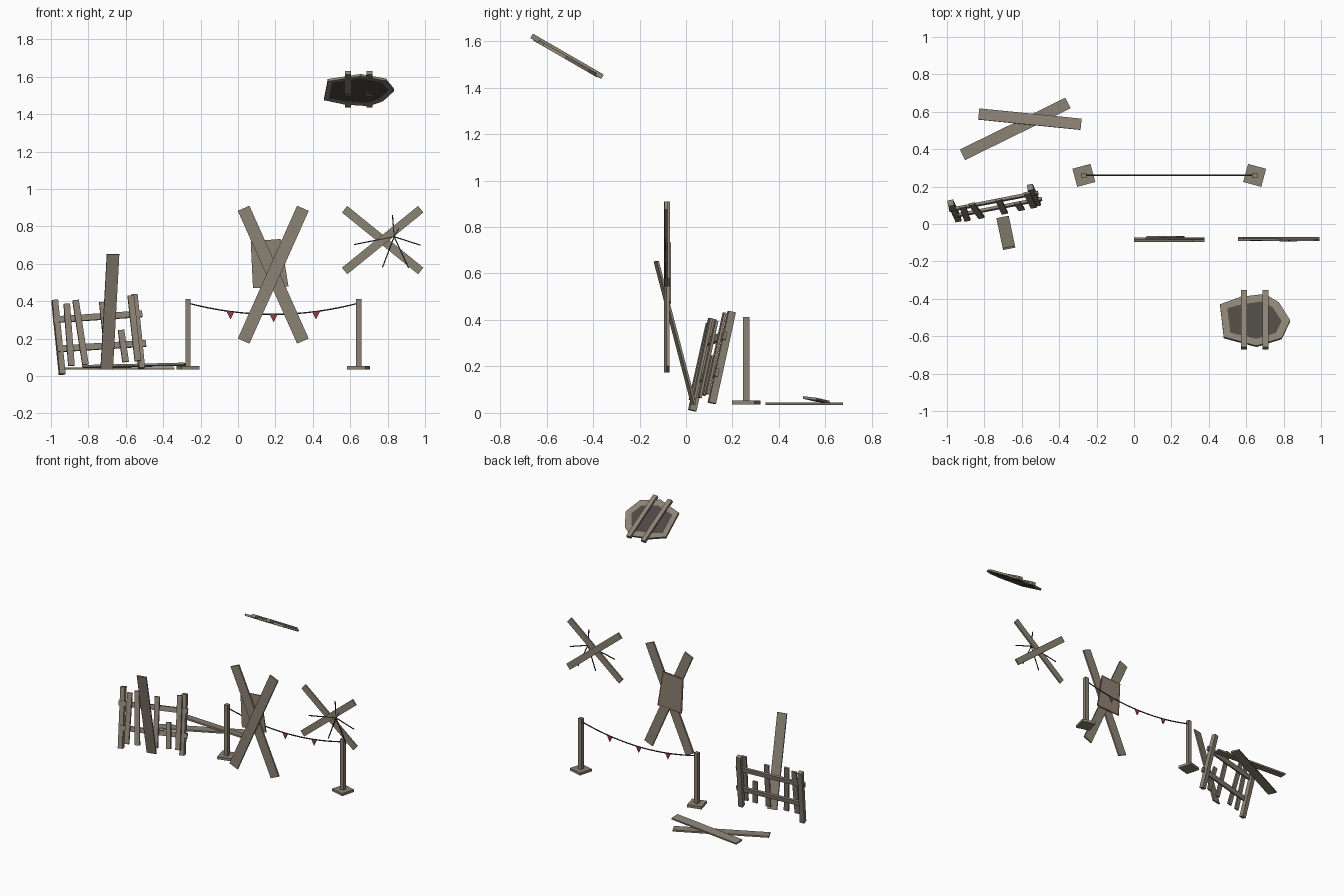
import bpy, bmesh, math
from mathutils import Vector, Matrix

cube = bpy.data.objects.get("Cube")
if cube:
    bpy.data.objects.remove(cube, do_unlink=True)


def material(name, rgb):
    m = bpy.data.materials.new(name)
    m.use_nodes = True
    m.diffuse_color = (*rgb, 1)
    m.node_tree.nodes["Principled BSDF"].inputs["Base Color"].default_value = (*rgb, 1)
    return m


WOOD = material("weathered wood", (0.26, 0.225, 0.175))
DARK = material("dark panel", (0.075, 0.066, 0.055))
ROPE = material("dark rope", (0.06, 0.05, 0.042))
WIRE = material("black wire", (0.03, 0.027, 0.025))
RED = material("faded red", (0.27, 0.05, 0.055))
FRONT = Vector((0, -1, 0))
UP = Vector((0, 0, 1))


def finish(name, bm, *mats):
    bmesh.ops.recalc_face_normals(bm, faces=bm.faces)
    me = bpy.data.meshes.new(name)
    bm.to_mesh(me)
    bm.free()
    for m in mats:
        me.materials.append(m)
    ob = bpy.data.objects.new(name, me)
    bpy.context.collection.objects.link(ob)
    return ob


def plank(name, p, q, width, thick, facing, mat=WOOD):
    """Box from p to q whose broad side looks towards facing."""
    p, q = Vector(p), Vector(q)
    axis = (q - p).normalized()
    side = axis.cross(facing).normalized()
    face = side.cross(axis)
    rot = Matrix((side, face, axis)).transposed().to_4x4()
    bm = bmesh.new()
    bmesh.ops.create_cube(bm, size=1)
    bmesh.ops.scale(bm, vec=(width, thick, (q - p).length), verts=bm.verts)
    bm.transform(Matrix.Translation((p + q) / 2) @ rot)
    return finish(name, bm, mat)


def slab(points, depth):
    """Extruded polygon; returns the bmesh and its two cap faces."""
    bm = bmesh.new()
    first = bm.faces.new([bm.verts.new(p) for p in points])
    res = bmesh.ops.extrude_face_region(bm, geom=[first], use_keep_orig=True)
    last = [f for f in res["geom"] if isinstance(f, bmesh.types.BMFace)][0]
    bmesh.ops.translate(bm, vec=depth, verts=last.verts)
    bmesh.ops.recalc_face_normals(bm, faces=bm.faces)
    return bm, first, last


# Crossed barricade with a sign on its back
plank("barricade_back_plank", (0.03, -0.077, 0.897), (0.347, -0.077, 0.187), 0.068, 0.012, FRONT)
plank("barricade_front_plank", (0.347, -0.089, 0.897), (0.03, -0.089, 0.187), 0.068, 0.012, FRONT)
corners = [(0.068, 0.72), (0.228, 0.733), (0.27, 0.48), (0.08, 0.47)]
bm, near, far = slab([(x, -0.071, z) for x, z in corners], (0, 0.007, 0))
bmesh.ops.inset_region(bm, faces=[far], thickness=0.007)
ring = bmesh.ops.inset_region(bm, faces=[far], thickness=0.007)["faces"]
for f in ring:
    f.material_index = 1
finish("warning_sign", bm, WOOD, RED)

# Small cross with tangled wire
plank("small_cross_back_plank", (0.57, -0.075, 0.892), (0.977, -0.075, 0.562), 0.045, 0.011, FRONT)
plank("small_cross_front_plank", (0.57, -0.086, 0.562), (0.977, -0.086, 0.892), 0.045, 0.011, FRONT)
knot = (0.835, -0.091, 0.745)
tips = [(0.826, 0.86), (0.62, 0.703), (0.772, 0.58), (0.912, 0.578), (0.885, 0.835), (0.975, 0.70)]
for i, (x, z) in enumerate(tips):
    plank(f"wire_spike_{i + 1}", knot, (x, -0.088, z), 0.006, 0.004, FRONT, WIRE)

# Rope barrier: posts on turned feet
LEFT_X, RIGHT_X, LINE_Y = -0.268, 0.645, 0.26
for label, x, turn in (("right", LEFT_X, 15), ("left", RIGHT_X, -15)):
    plank(f"{label}_rope_post", (x, LINE_Y, 0.05), (x, LINE_Y, 0.412), 0.028, 0.028, FRONT)
    plank(f"{label}_post_foot", (x, LINE_Y, 0.036), (x, LINE_Y, 0.054), 0.1, 0.1,
          Matrix.Rotation(math.radians(turn), 3, "Z") @ FRONT)


def rope_z(x):
    t = (x - LEFT_X) / (RIGHT_X - LEFT_X)
    return 0.39 - 0.24 * t * (1 - t)


curve = bpy.data.curves.new("rope", "CURVE")
curve.dimensions = "3D"
curve.bevel_depth = 0.004
curve.bevel_resolution = 1
spline = curve.splines.new("POLY")
spline.points.add(16)
for i, pt in enumerate(spline.points):
    x = LEFT_X + (RIGHT_X - LEFT_X) * i / 16
    pt.co = (x, LINE_Y, rope_z(x), 1)
curve.materials.append(ROPE)
bpy.context.collection.objects.link(bpy.data.objects.new("rope", curve))

# Pennants hanging from the rope
for i, x in enumerate((-0.04, 0.19, 0.417)):
    z = rope_z(x)
    tri = [(x - 0.021, z), (x + 0.021, z), (x, z - 0.042)]
    bm, near, far = slab([(a, LINE_Y - 0.003, b) for a, b in tri], (0, 0.006, 0))
    finish(f"pennant_{i + 1}", bm, RED)

# Fallen planks
plank("fallen_lower_plank", (-0.917, 0.37, 0.04), (-0.353, 0.647, 0.04), 0.063, 0.011, UP)
plank("fallen_upper_plank", (-0.83, 0.588, 0.05), (-0.283, 0.533, 0.063), 0.06, 0.011,
      Vector((0, 0.12, 1)))

# Leaning broken fence, laid out on one tilted plane
FENCE_FACING = Vector((0.18, -1, 0.236)).normalized()


def on_fence(x, z, off):
    y = 0.027 + 0.18 * (x + 0.94) + 0.236 * (z - 0.01)
    return Vector((x, y, z)) + FENCE_FACING * off


def fence_part(name, a, b, width, thick, off):
    plank(name, on_fence(*a, off), on_fence(*b, off), width, thick, FENCE_FACING)


fence_part("fence_right_post", (-0.98, 0.405), (-0.94, 0.01), 0.032, 0.032, 0)
fence_part("fence_left_post", (-0.555, 0.435), (-0.515, 0.042), 0.032, 0.032, 0)
fence_part("fence_upper_rail", (-0.99, 0.298), (-0.515, 0.33), 0.034, 0.015, 0.012)
fence_part("fence_lower_rail", (-0.968, 0.142), (-0.495, 0.172), 0.034, 0.015, 0.012)
pickets = [((-0.92, 0.38), (-0.895, 0.05)), ((-0.873, 0.4), (-0.82, 0.055)),
           ((-0.73, 0.39), (-0.695, 0.06)), ((-0.63, 0.24), (-0.605, 0.07)),
           ((-0.578, 0.425), (-0.54, 0.075))]
for i, (top, foot) in enumerate(pickets):
    fence_part(f"fence_picket_{i + 1}", top, foot, 0.034, 0.012, 0.025)

# Loose plank propped in front of the fence
plank("propped_plank", (-0.668, -0.128, 0.652), (-0.702, 0.033, 0.037), 0.067, 0.01,
      Vector((0.2, -1, -0.26)))

# Tilted hatch cover with two battens
outline = [(0.46, -0.43), (0.57, -0.39), (0.70, -0.375), (0.775, -0.42),
           (0.835, -0.515), (0.79, -0.61), (0.655, -0.652), (0.48, -0.605)]
TILT = math.radians(-30)
place = Matrix.Translation((0, -0.513, 1.533)) @ Matrix.Rotation(TILT, 4, "X")
bm, under, over = slab([(x, (y + 0.513) / math.cos(TILT), -0.012) for x, y in outline], (0, 0, 0.014))
for face, rim in ((under, 0.03), (over, 0.045)):
    bmesh.ops.inset_region(bm, faces=[face], thickness=rim, depth=-0.003)
    face.material_index = 1
bm.transform(place)
finish("hatch_cover", bm, WOOD, DARK)
for label, x in (("right", 0.588), ("left", 0.703)):
    plank(f"hatch_{label}_batten", place @ Vector((x, -0.176, 0.002)),
          place @ Vector((x, 0.176, 0.002)), 0.032, 0.022, place.to_3x3() @ UP)
